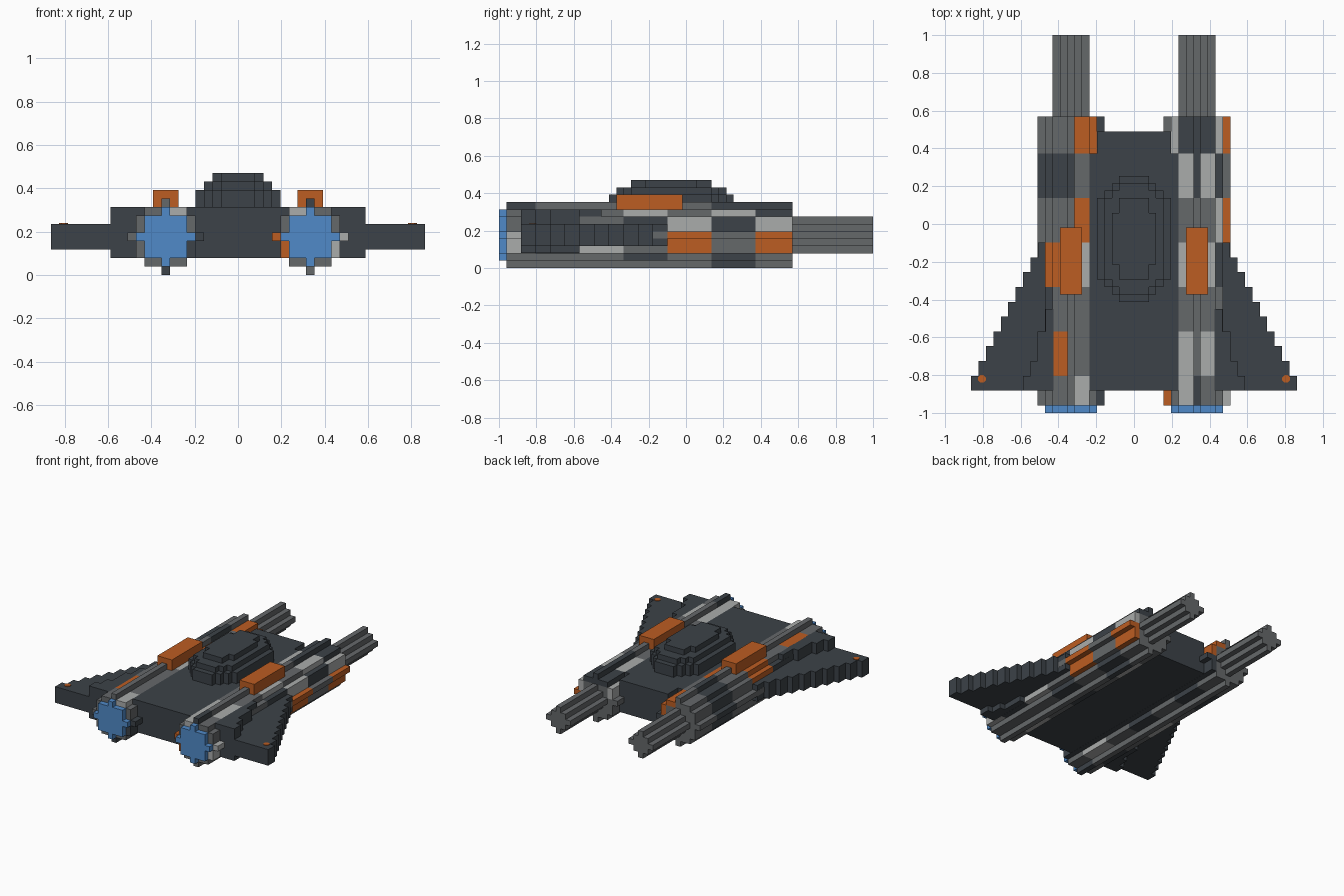
import bpy, bmesh, math
from mathutils import Matrix, Vector

cube = bpy.data.objects.get("Cube")
if cube:
    bpy.data.objects.remove(cube)

V = 2 / 51  # one block; lengths below are in blocks, y counted from the front


def material(name, *rgb):
    lin = [((c / 255 + 0.055) / 1.055) ** 2.4 for c in rgb] + [1]
    m = bpy.data.materials.new(name)
    m.use_nodes = True
    m.diffuse_color = lin
    m.node_tree.nodes["Principled BSDF"].inputs["Base Color"].default_value = lin
    return m


MATS = {
    "D": material("dark_slate", 60, 66, 72),
    "G": material("mid_grey", 101, 104, 106),
    "L": material("light_grey", 170, 172, 171),
    "O": material("orange", 188, 93, 34),
    "B": material("blue_glow", 80, 138, 200),
}
KEYS = "".join(MATS)


class Part:
    """Collects coloured boxes into one flat-faced object."""

    def __init__(self, name):
        self.name, self.bm = name, bmesh.new()

    def box(self, xs, ys, zs, key="D"):
        lo = Vector((xs[0], ys[0], zs[0]))
        hi = Vector((xs[1], ys[1], zs[1]))
        size = hi - lo
        mid = (lo + hi) / 2 * V - Vector((0, 1, 0))
        mat = Matrix.Translation(mid) @ Matrix.Diagonal((*[abs(s) * V for s in size], 1))
        verts = bmesh.ops.create_cube(self.bm, size=1, matrix=mat)["verts"]
        for f in {f for v in verts for f in v.link_faces}:
            f.material_index = KEYS.index(key)

    def finish(self):
        mesh = bpy.data.meshes.new(self.name)
        for m in MATS.values():
            mesh.materials.append(m)
        self.bm.to_mesh(mesh)
        self.bm.free()
        ob = bpy.data.objects.new(self.name, mesh)
        bpy.context.collection.objects.link(ob)
        return ob


# Hull: central slab plus stepped shoulders outside the engines
hull = Part("hull")
HULL_Z = (2.02, 8)
hull.box((-6, 6), (3, 35), HULL_Z)
hull.box((-5, 5), (35, 38), HULL_Z)
for side in (-1, 1):
    for edge, y0, y1 in ((15, 3, 5), (14, 5, 7), (13, 7, 11), (11.98, 11, 14)):
        hull.box((side * 10.9, side * edge), (y0, y1), HULL_Z)
hull.finish()

# Cockpit dome: three layers of stepped ovals
dome = Part("cockpit_dome")
layers = (
    (8, 10, ((5, 5.5), (4, 6.5), (3, 7.5), (2, 8.5))),
    (10, 11, ((4, 5.5), (3, 6.5), (2, 7.5))),
    (11, 12, ((3, 3.5), (2, 5.5))),
)
for z0, z1, steps in layers:
    for hx, hy in steps:
        dome.box((-hx, hx), (23.5 - hy, 23.5 + hy), (z0, z1))
dome.finish()

CX, CZ = 8.5, 4.5  # engine axis

# Engine skin: twelve strips clockwise from the top, one string per ring
RIGHT_RINGS = (  # on the -x side
    "GLGDDGDGGGGG",
    "GGGDDLGDDDDO",
    "GGGDDGGGGGDG",
    "GLGDDDGLGGOO",
    "GOGDDGGGGGGG",
    "DGGDDDGDDDDD",
    "GOODDGGGGGGG",
)
LEFT_RINGS = (  # on the +x side
    "DGGLLGGGOOGL",
    "GLDDDGGLDDDL",
    "GGGLLGGGDDDG",
    "GLDGGDGDDDDL",
    "GGLOOGGGDDDG",
    "DLDGGDDLDDDL",
    "DDLOOGGGGGLD",
)
RING_Y = [1] + [5 + 6 * i for i in range(6)] + [40]
STRIPS = (((-0.5, 0.5), (2.5, 4.5)), ((0.5, 2.5), (2.5, 3.5)), ((2.5, 3.5), (0.5, 2.5)))


def turned(xs, zs, quarter):
    for _ in range(quarter):
        xs, zs = zs, (-xs[1], -xs[0])
    return xs, zs


def cross(part, cx, inner, tip, ys, key):
    """Round-ish block section: a square with one-block tips."""
    for hx, hz in ((inner, inner), (tip, 0.5), (0.5, tip)):
        part.box((cx - hx, cx + hx), ys, (CZ - hz, CZ + hz), key)


for label, side, rings in (("right", -1, RIGHT_RINGS), ("left", 1, LEFT_RINGS)):
    cx = side * CX

    engine = Part(label + "_engine")
    engine.box((cx - 2.5, cx + 2.5), (1, 40), (2, 7), "G")
    for ring, y0, y1 in zip(rings, RING_Y, RING_Y[1:]):
        for i, key in enumerate(ring):
            xs, zs = turned(*STRIPS[i % 3], i // 3)
            engine.box([cx + x for x in xs], (y0, y1), [CZ + z for z in zs], key)
    engine.finish()

    glow = Part(label + "_engine_glow")
    cross(glow, cx, 2.5, 3.5, (0, 1), "B")
    glow.finish()

    barrel = Part(label + "_barrel")
    cross(barrel, cx, 1.5, 2.5, (40, 51), "G")
    barrel.finish()

    pod = Part(label + "_top_pod")
    pod.box((cx - 1.5, cx + 1.5), (16, 25), (8, 10), "O")
    pod.finish()

    # Wing: steps in by one block every two blocks of length
    wing = Part(label + "_wing")
    for k in range(10):
        wing.box((side * 10, side * (21.98 - k)), (3 + 2 * k, 5 + 2 * k), (3, 6))
    wing.finish()

    # Small round lamp near the wing tip
    lamp = Part(label + "_wing_lamp")
    spot = Matrix.Translation((side * 0.805, -0.82, 6 * V))
    bmesh.ops.create_cone(lamp.bm, cap_ends=True, segments=8, radius1=0.022,
                          radius2=0.022, depth=0.008,
                          matrix=spot @ Matrix.Rotation(math.pi / 8, 4, "Z"))
    for f in lamp.bm.faces:
        f.material_index = KEYS.index("O")
    lamp.finish()
